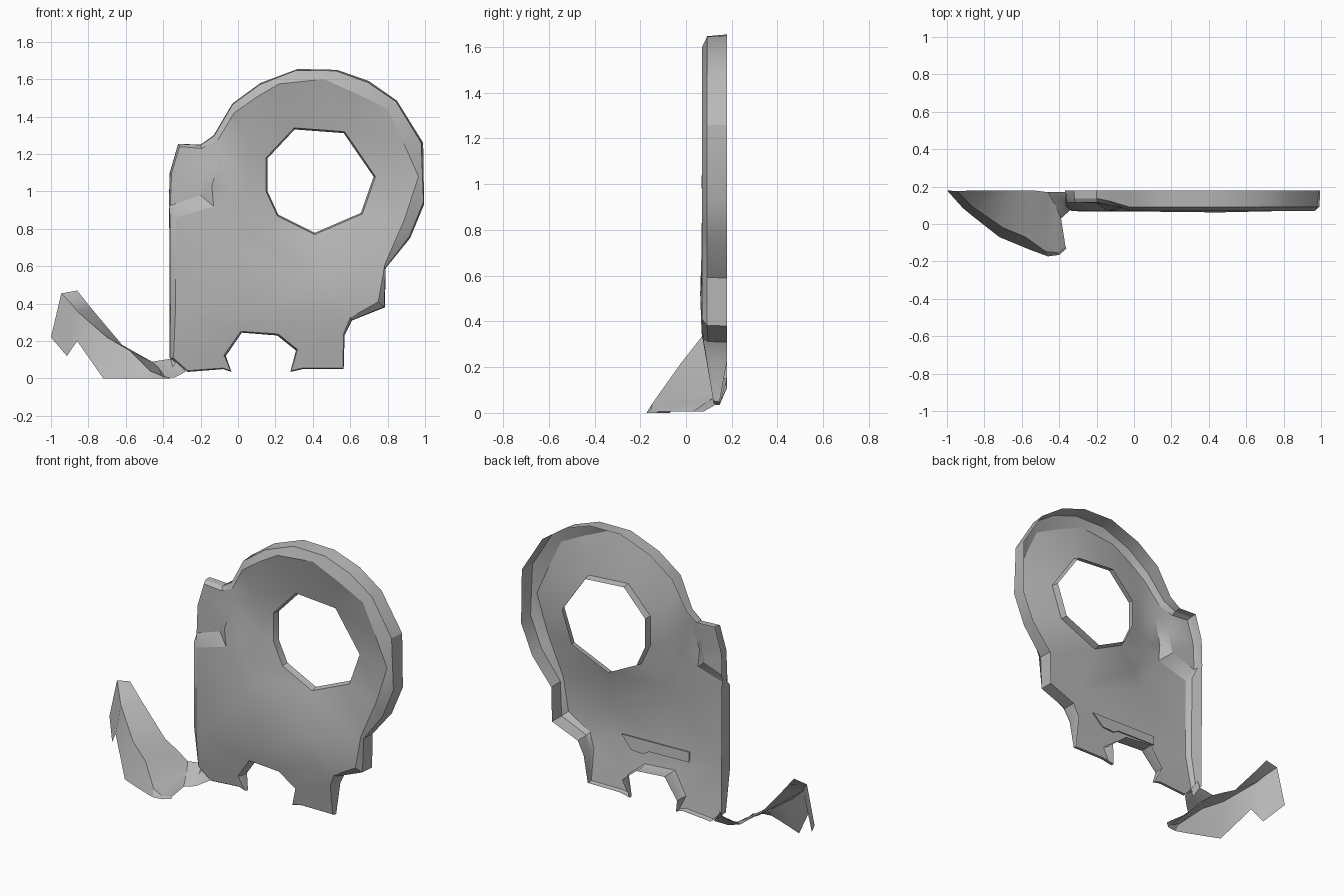
import bpy
import bmesh
import math
from mathutils import Vector
from mathutils.geometry import delaunay_2d_cdt

if "Cube" in bpy.data.objects:
    bpy.data.objects.remove(bpy.data.objects["Cube"], do_unlink=True)

BACK = 0.18      # open rear edge of the shell
FRONT = 0.07     # front sheet

grey = bpy.data.materials.new("plain grey")
grey.use_nodes = True
colour = (0.48, 0.48, 0.48, 1)
grey.diffuse_color = colour
grey.node_tree.nodes["Principled BSDF"].inputs["Base Color"].default_value = colour


def finish(name, bm, facing=None):
    """Turn a bmesh into a shaded object; facing orients open sheets."""
    bmesh.ops.recalc_face_normals(bm, faces=bm.faces)
    if facing:
        total = sum((f.normal * f.calc_area() for f in bm.faces), Vector())
        if total.dot(Vector(facing)) < 0:
            bmesh.ops.reverse_faces(bm, faces=bm.faces)
    mesh = bpy.data.meshes.new(name)
    bm.to_mesh(mesh)
    bm.free()
    mesh.materials.append(grey)
    obj = bpy.data.objects.new(name, mesh)
    bpy.context.collection.objects.link(obj)
    bpy.ops.object.select_all(action="DESELECT")
    obj.select_set(True)
    bpy.context.view_layer.objects.active = obj
    bpy.ops.object.shade_smooth_by_angle(angle=math.radians(25))


def bridge(bm, first, second, closed=True):
    """Join two equal rows of vertices with quads."""
    count = len(first)
    for i in range(count if closed else count - 1):
        j = (i + 1) % count
        bm.faces.new((first[i], first[j], second[j], second[i]))


def ring_pairs(start, count):
    return [(start + i, start + (i + 1) % count) for i in range(count)]


# Body silhouette, clockwise from the lower left: rim x, z and front edge x, z
outline = [
    (-.365, .11, -.345, .11), (-.365, .35, -.335, .35),
    (-.368, .88, -.333, .86), (-.37, .93, -.362, .925),
    (-.365, 1.1, -.355, 1.1), (-.32, 1.255, -.312, 1.24),
    (-.2, 1.25, -.195, 1.23), (-.13, 1.3, -.11, 1.27),
    (-.03, 1.47, -.02, 1.42), (.12, 1.58, .1, 1.505),
    (.32, 1.655, .22, 1.575), (.53, 1.65, .46, 1.6),
    (.7, 1.59, .64, 1.52), (.85, 1.485, .8, 1.44),
    (.99, 1.26, .885, 1.26), (.995, .93, .965, 1.08),
    (.92, .75, .89, .85), (.79, .59, .785, .61),
    (.785, .38, .75, .41), (.61, .31, .6, .325), (.57, .23, .565, .24),
    (.565, .05, .56, .055), (.345, .05, .345, .056), (.28, .035, .285, .042),
    (.31, .15, .318, .155), (.21, .23, .215, .238), (.02, .245, .015, .252),
    (-.065, .12, -.075, .125), (-.035, .035, -.04, .042),
    (-.08, .05, -.08, .056), (-.27, .035, -.27, .042)]

# Window in the ring: x, z
window = [(.3, 1.34), (.57, 1.32), (.735, 1.08), (.665, .88),
          (.41, .77), (.21, .87), (.15, 1), (.15, 1.18)]

# Fold lines and single points on the front sheet: x, z, y
folds = [[(0, .88, .07), (.01, .68, .067), (.45, .52, .062), (.73, .61, .068)],
         [(-.09, 1.19, .085), (-.14, 1.03, .068), (-.13, .92, .07)],
         [(-.3, .35, .068), (.1, .35, .068), (.5, .35, .068)],
         [(-.2, .98, .11)], [(-.03, .99, .09)], [(.09, .76, .105)],
         [(.06, 1.04, .115)], [(-.17, 1.12, .11)], [(.04, 1.28, .1)]]


def front_depth(x, z):
    """Legs lean back, the upper tab is set back."""
    if z < .35:
        return FRONT + (.35 - z) / 6
    if x < -.1 and z > .89:
        return .1 if x > -.15 else .115
    return FRONT


# Hollow body: dished front sheet, bevelled rim, side walls and window lip
bm = bmesh.new()
points = [(x, z, front_depth(x, z)) for _, _, x, z in outline]
points += [(x, z, .132) for x, z in window]
n, m = len(outline), len(window)
edges = ring_pairs(0, n) + ring_pairs(n, m)
for chain in folds:
    start = len(points)
    points += chain
    edges += [(start + i, start + i + 1) for i in range(len(chain) - 1)]
result = delaunay_2d_cdt([Vector(p[:2]) for p in points], edges, [], 1, 1e-5)
source = [ids[0] for ids in result[3]]
verts = [bm.verts.new((x, y, z)) for x, z, y in points]
for face in result[2]:
    ids = [source[i] for i in face]
    if not all(n <= i < n + m for i in ids):
        bm.faces.new([verts[i] for i in ids])

shoulder, rear = [], []
for x, z, front_x, front_z in outline:
    lip = Vector((x, z)).lerp(Vector((front_x, front_z)), .1)
    depth = front_depth(front_x, front_z)
    low = z < .06
    shoulder.append(bm.verts.new((lip.x, depth + (.008 if low else .022), lip.y)))
    rear.append(bm.verts.new((x, .147 if low else BACK, z)))
bridge(bm, verts[:n], shoulder)
bridge(bm, shoulder, rear)

centre = sum((Vector(p) for p in window), Vector((0, 0))) / m
lip = [Vector(p).lerp(centre, .03) for p in window]
bridge(bm, verts[n:n + m], [bm.verts.new((p.x, .172, p.y)) for p in lip])
finish("ring_body_shell", bm, (0, -1, 0))

# Small raised bar on the inside of the body
bar = [(.38, .375), (-.08, .385), (-.08, .325), (.19, .318),
       (.23, .295), (.31, .3)]
bm = bmesh.new()
near, far = [[bm.verts.new((x, front_depth(x, z) + gap, z)) for x, z in bar]
             for gap in (.005, .013)]
bm.faces.new(near)
bm.faces.new(far)
bridge(bm, near, far)
finish("inner_bar", bm)

# Curved foot: lower edge, ridge and rear edge, from the tip inward
lower = [(-1, .18, .22), (-.915, .085, .12), (-.86, .04, .2), (-.72, -.07, 0),
         (-.55, -.14, 0), (-.46, -.173, 0), (-.4, -.165, 0), (-.36, -.13, 0)]
ridge = [(-.945, .175, .455), (-.9, .13, .41), (-.86, .09, .36),
         (-.7, -.02, .22), (-.58, -.07, .15), (-.47, -.148, .04),
         (-.41, -.152, .015), (-.366, -.122, .006)]
rear_edge = [(-.86, .18, .47), (-.82, .18, .42), (-.78, .18, .37),
             (-.62, .18, .18), (-.54, .18, .135), (-.46, .17, .09),
             (-.42, .1, .055), (-.39, .03, .005)]
# Narrow link joining the foot to the body
link_middle = [(-.36, .17, .105), (-.35, .12, .06), (-.34, .075, .005)]
link_end = [(-.34, .175, .14), (-.325, .13, .1), (-.28, .13, .036)]


def sheet(name, rows, facing):
    bm = bmesh.new()
    rows = [[bm.verts.new(p) for p in row] for row in rows]
    for first, second in zip(rows, rows[1:]):
        bridge(bm, first, second, closed=False)
    finish(name, bm, facing)


sheet("curved_foot", [lower, ridge, rear_edge], (-.3, -1, 1))
sheet("foot_link", [rear_edge[-3:], link_middle, link_end], (0, -1, 1))
